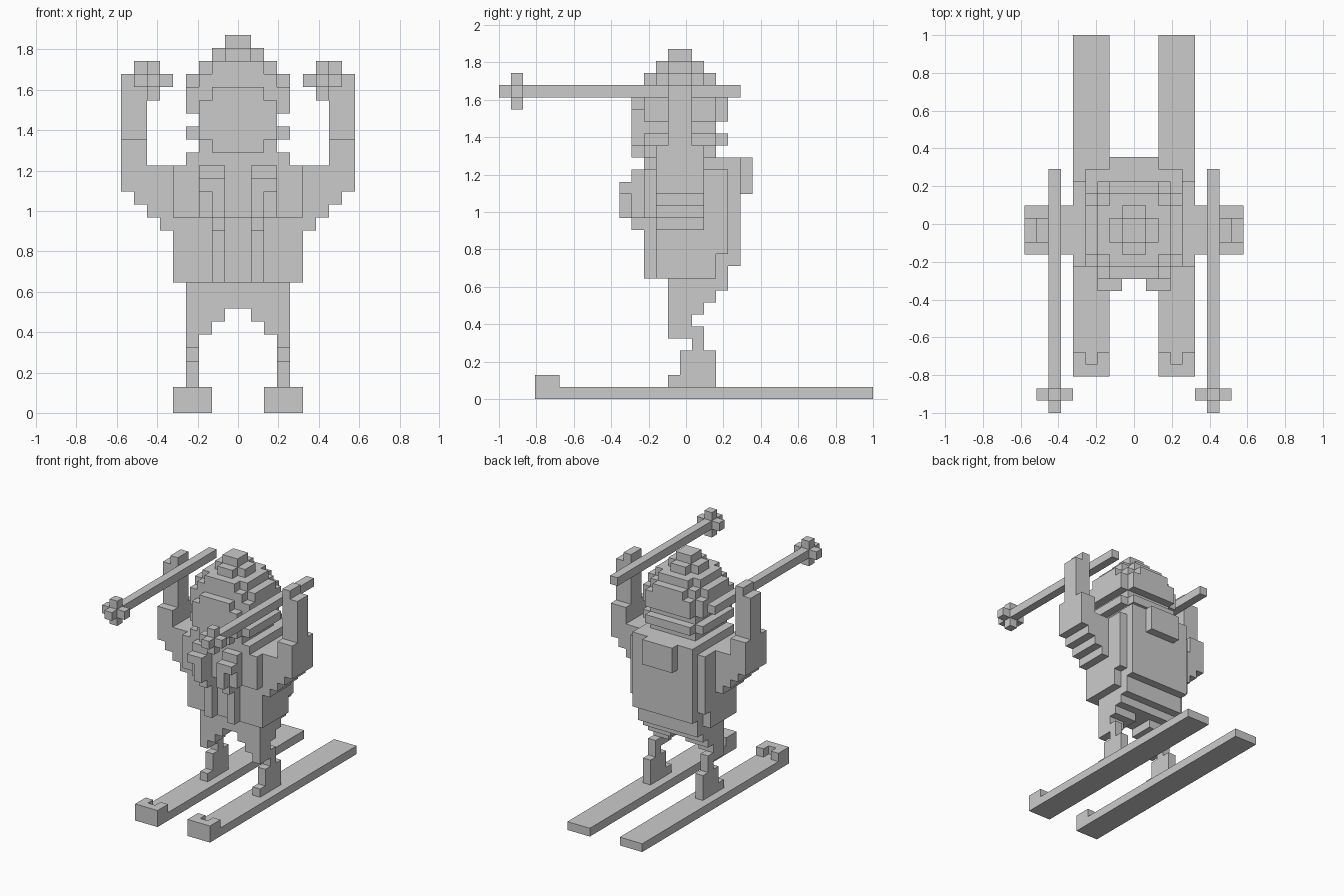
import bpy, bmesh
from mathutils import Vector

if "Cube" in bpy.data.objects:
    bpy.data.objects.remove(bpy.data.objects["Cube"])

V = 2 / 31          # block size: the skis and poles span 31 blocks front to back
parts = {}          # part name -> set of filled cells
filled = set()


def fill(name, x0, x1, y0, y1, z0, z1, mirror=True):
    """Fill a box of cells (x from centre, y from the front, z from the floor), mirrored in x."""
    cells = parts.setdefault(name, set())
    for x in range(x0, x1):
        for y in range(y0, y1):
            for z in range(z0, z1):
                for c in ((x, y, z), (-1 - x, y, z)) if mirror else ((x, y, z),):
                    if c not in filled:
                        filled.add(c)
                        cells.add(c)


def build(name):
    """Skin the cells, leaving out faces between neighbouring cells."""
    bm = bmesh.new()
    for c in sorted(parts[name]):
        for axis in range(3):
            for s in (0, 1):
                n = list(c)
                n[axis] += 2 * s - 1
                if tuple(n) in filled:
                    continue
                u, w = (axis + 1) % 3, (axis + 2) % 3
                quad = []
                for a, b in ((0, 0), (1, 0), (1, 1), (0, 1)):
                    p = list(c)
                    p[axis] += s
                    p[u] += a
                    p[w] += b
                    quad.append(bm.verts.new(Vector(p) * V - Vector((0, 1, 0))))
                bm.faces.new(quad if s else quad[::-1])
    bmesh.ops.remove_doubles(bm, verts=bm.verts, dist=1e-4)
    bmesh.ops.dissolve_limit(bm, angle_limit=0.01, verts=bm.verts, edges=bm.edges)
    mesh = bpy.data.meshes.new(name)
    bm.to_mesh(mesh)
    bm.free()
    bpy.context.collection.objects.link(bpy.data.objects.new(name, mesh))


# Skis with raised, notched tips
fill("skis", 2, 5, 3, 31, 0, 1)
fill("skis", 2, 5, 3, 4, 1, 2)
for x in (2, 4):
    fill("skis", x, x + 1, 4, 5, 1, 2)

# Boots and thin lower legs
fill("boots", 3, 4, 14, 18, 1, 2)
fill("boots", 3, 4, 15, 18, 2, 4)
fill("legs", 3, 4, 16, 17, 4, 6)
fill("legs", 3, 4, 14, 17, 5, 6)
fill("legs", 2, 4, 14, 16, 6, 7)
fill("legs", 1, 4, 14, 17, 7, 8)

# Hips
fill("hips", 0, 4, 14, 18, 8, 9)
fill("hips", 0, 4, 14, 19, 9, 10)

# Torso, chest and broad back
fill("torso", 0, 4, 13, 19, 10, 19)
fill("torso", 4, 5, 13, 18, 10, 19)
fill("torso", 4, 5, 18, 19, 12, 19)
fill("chest", 0, 5, 12, 13, 15, 19)
fill("back_panel", 0, 4, 19, 20, 11, 18)

# Scarf ends hanging over the chest
fill("scarf_ends", 1, 2, 12, 13, 10, 15)
fill("scarf_ends", 1, 2, 11, 12, 14, 15)
fill("scarf_ends", 1, 3, 11, 12, 15, 19)
fill("scarf_ends", 1, 2, 10, 11, 15, 18)
fill("scarf_ends", 1, 3, 10, 11, 17, 18)

# Collar and hood behind the neck
fill("collar", 0, 4, 12, 18, 19, 20)
fill("hood", 0, 4, 17, 20, 18, 20)
fill("hood", 0, 2, 20, 21, 17, 20)

# Shoulders stepping outward, raised arms and hands
for x, z in ((5, 14), (6, 15), (7, 16), (8, 17)):
    fill("shoulders", x, x + 1, 13, 17, z, 19 if x < 7 else 21)
fill("arms", 7, 9, 14, 16, 21, 26)
fill("hands", 7, 8, 14, 16, 26, 27)

# Poles with cross-shaped baskets
fill("poles", 6, 7, 0, 20, 25, 26)
fill("pole_baskets", 5, 8, 1, 2, 25, 26)
fill("pole_baskets", 6, 7, 1, 2, 24, 27)

# Head core, face and hair band
fill("head", 0, 3, 12, 18, 20, 25)
fill("face", 0, 2, 11, 12, 20, 25)
fill("face", 2, 3, 11, 12, 21, 24)
fill("hair_band", 0, 4, 13, 17, 21, 22)
fill("hair_band", 0, 3, 12, 19, 21, 22)
fill("hair_band", 3, 4, 12, 18, 21, 22)

# Rounded hat: per layer (z0, z1) a list of (half width, front, back)
hat = {
    (23, 25): ((4, 12, 18), (3, 12, 19)),
    (25, 26): ((4, 13, 17), (3, 12, 18), (2, 12, 19)),
    (26, 27): ((3, 13, 17), (2, 12, 18)),
    (27, 28): ((2, 14, 16), (1, 13, 17)),
    (28, 29): ((1, 14, 16),),
}
for (z0, z1), rows in hat.items():
    for w, y0, y1 in rows:
        fill("hat", 0, w, y0, y1, z0, z1)

for part in parts:
    build(part)
